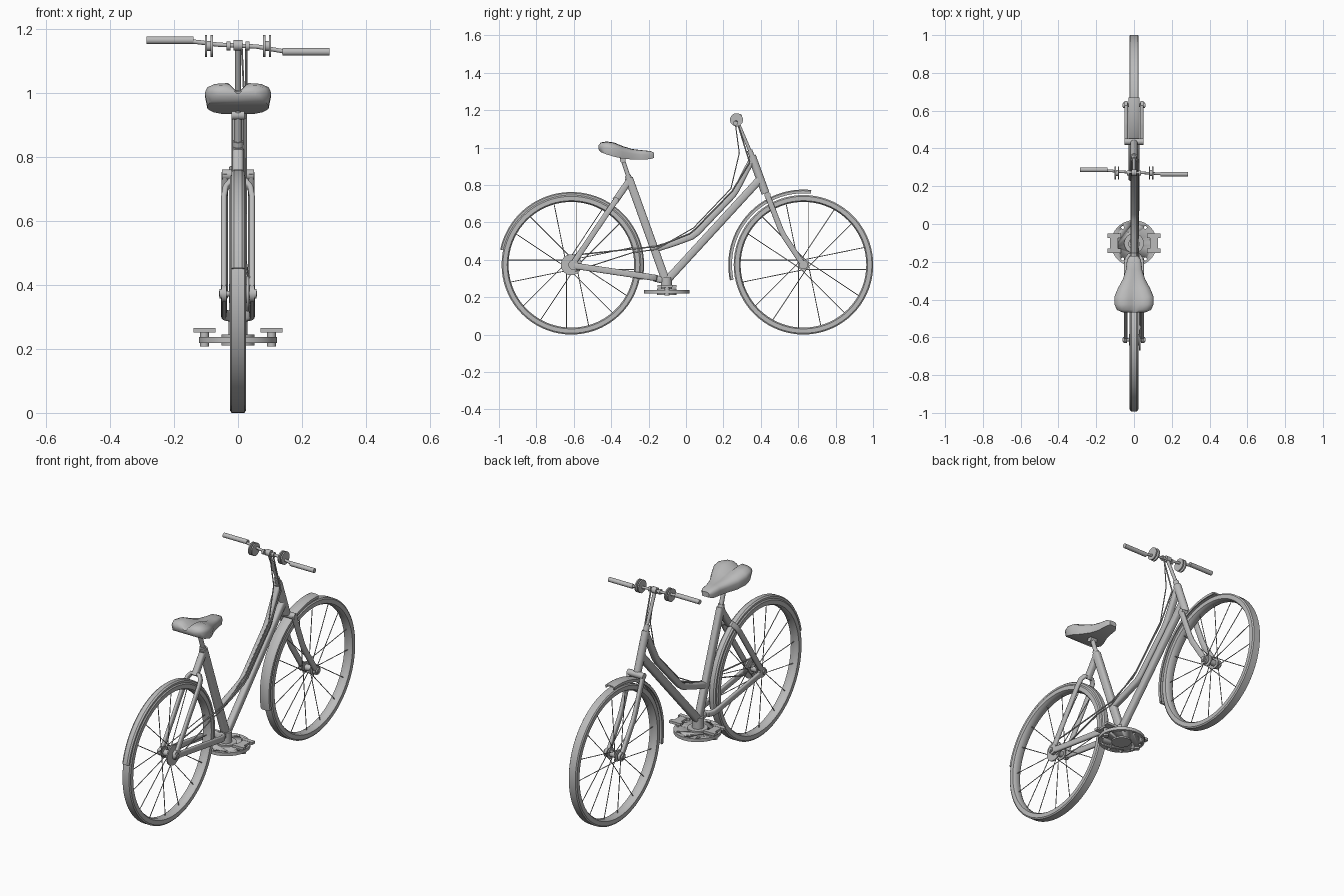
import bpy, bmesh, math
from math import sin, cos, pi, radians
from mathutils import Vector, Matrix

cube = bpy.data.objects.get("Cube")
if cube:
    bpy.data.objects.remove(cube, do_unlink=True)

grey = bpy.data.materials.new("plain_grey")
grey.use_nodes = True
grey.diffuse_color = (0.5, 0.5, 0.5, 1)
grey.node_tree.nodes["Principled BSDF"].inputs["Base Color"].default_value = (0.5, 0.5, 0.5, 1)

X = Vector((1, 0, 0))


def finish(name, bm, angle=35):
    bmesh.ops.recalc_face_normals(bm, faces=bm.faces)
    mesh = bpy.data.meshes.new(name)
    bm.to_mesh(mesh)
    bm.free()
    mesh.materials.append(grey)
    ob = bpy.data.objects.new(name, mesh)
    bpy.context.collection.objects.link(ob)
    bpy.ops.object.select_all(action='DESELECT')
    ob.select_set(True)
    bpy.context.view_layer.objects.active = ob
    bpy.ops.object.shade_smooth_by_angle(angle=radians(angle))
    return ob


def skin(bm, rings, closed=False):
    """Bridge rings of points into a tube, capped unless closed."""
    rows = [[bm.verts.new(p) for p in ring] for ring in rings]
    n = len(rows[0])
    for a, b in zip(rows, rows[1:] + rows[:1] if closed else rows[1:]):
        for i in range(n):
            j = (i + 1) % n
            bm.faces.new((a[i], a[j], b[j], b[i]))
    if not closed:
        bm.faces.new(rows[0])
        bm.faces.new(rows[-1])


def sweep(bm, pts, a, b=None, ref=None, sides=12, boxy=1.0):
    """Sweep an a (along ref) by b section along a path; boxy < 1 squares it."""
    pts = [Vector(p) for p in pts]
    b = b or a
    rings = []
    for i, p in enumerate(pts):
        d0 = (p - pts[i - 1]).normalized() if i else None
        d1 = (pts[i + 1] - p).normalized() if i < len(pts) - 1 else None
        t = ((d0 or d1) + (d1 or d0)).normalized()
        r = ref or (X if abs(t.x) < 0.7 else Vector((0, 0, 1)))
        r = (r - t * r.dot(t)).normalized()
        s = t.cross(r)
        miter = 1 / max(0.6, t.dot(d0 or d1))
        ring = []
        for k in range(sides):
            c, q = cos(2 * pi * (k + .5) / sides), sin(2 * pi * (k + .5) / sides)
            u = math.copysign(abs(c) ** boxy, c) * a
            v = math.copysign(abs(q) ** boxy, q) * b * miter
            ring.append(p + r * u + s * v)
        rings.append(ring)
    skin(bm, rings)


def tube(name, pts, a, b=None, **kw):
    bm = bmesh.new()
    sweep(bm, pts, a, b, **kw)
    return finish(name, bm)


def box(bm, centre, size):
    bmesh.ops.create_cube(bm, size=1, matrix=Matrix.Translation(centre) @ Matrix.Diagonal((*size, 1)))


def revolve(name, profile, cy, cz, start=0, end=360, steps=72):
    """Turn an (x, radius) profile about a wheel axle."""
    full = end - start == 360
    rings = []
    for i in range(steps if full else steps + 1):
        t = radians(start + (end - start) * i / steps)
        rings.append([(x, cy + r * cos(t), cz + r * sin(t)) for x, r in profile])
    bm = bmesh.new()
    skin(bm, rings, closed=full)
    return finish(name, bm)


# Wheels, hubs and spokes
AXLE_Z = 0.373
wheels = {"rear": -0.613, "front": 0.628}
tyre = [(-.025, .343), (-.025, .366), (-.02, .373), (.02, .373), (.025, .366), (.025, .343), (.014, .336), (-.014, .336)]
for end, cy in wheels.items():
    revolve(end + "_tyre", tyre, cy, AXLE_Z)
    bm = bmesh.new()
    for k in range(16):
        t = 2 * pi * (k // 2) / 8 + (0.2 if k % 2 else 0)
        lean = 1 if k % 2 else -1
        side = 0.022 if (k // 2) % 2 else -0.022
        out, tan = Vector((0, cos(t), sin(t))), Vector((0, -sin(t), cos(t))) * 0.026 * lean
        hub = Vector((side, cy, AXLE_Z)) + tan
        sweep(bm, [hub, Vector((0, cy, AXLE_Z)) + tan + out * 0.34], 0.0022, sides=6)
    finish(end + "_spokes", bm)
    bm = bmesh.new()
    for x0, x1, r in ((-.06, .06, .009), (-.025, .025, .017), (-.026, -.02, .03), (.02, .026, .03),
                      (-.058, -.05, .015), (.05, .058, .015)):
        sweep(bm, [(x0, cy, AXLE_Z), (x1, cy, AXLE_Z)], r, sides=20)
    finish(end + "_hub", bm)
tube("rear_sprocket", [(.027, -.613, AXLE_Z), (.034, -.613, AXLE_Z)], 0.056, sides=32)


# Mudguards
def guard(w, r):
    return [(-w, r - .02), (-w, r - .006), (-w * .6, r), (w * .6, r), (w, r - .006), (w, r - .02),
            (w * .8, r - .02), (w * .6, r - .008), (-w * .6, r - .008), (-w * .8, r - .02)]


revolve("rear_mudguard", guard(.02, .389), wheels["rear"], AXLE_Z, -12, 168, 48)
revolve("front_mudguard", guard(.028, .402), wheels["front"], AXLE_Z, 84, 192, 32)

# Main frame
BOXY = dict(boxy=0.6, sides=16)
tube("seat_tube", [(0, -.305, .835), (0, -.105, .28)], .018, .022, **BOXY)
tube("down_tube", [(0, -.115, .275), (0, .395, .83)], .018, .021, **BOXY)
tube("upper_tube", [(0, -.17, .455), (0, -.06, .49), (0, .03, .523), (0, .06, .545), (0, .25, .745),
                    (0, .27, .775), (0, .355, .94)], .017, .017, **BOXY)
tube("head_tube", [(0, .352, .955), (0, .425, .755)], .02, .022, sides=20)
tube("bottom_bracket", [(0, -.105, .245), (0, -.105, .305)], .03, sides=20)
tube("stay_neck", [(0, -.378, .715), (0, -.305, .82)], .017, .018, **BOXY)

# Rear stays and dropouts, joined by bridges
for name, s in (("left", 1), ("right", -1)):
    seat_dir, chain_dir = Vector((0, .23, .335)), Vector((0, .44, -.068))
    tube(name + "_seat_stay", [(0, -.372, .722), (s * .024, -.372, .722), (s * .039, -.384, .704),
                               (s * .044, -.405, .674), (s * .044, -.6, .385)],
         .015, .009, ref=X.cross(seat_dir).normalized(), **BOXY)
    tube(name + "_chain_stay", [(0, -.16, .302), (s * .026, -.165, .303), (s * .04, -.185, .306),
                                (s * .044, -.21, .31), (s * .044, -.6, .368)],
         .017, .009, ref=X.cross(chain_dir).normalized(), **BOXY)
    tube(name + "_dropout", [(s * .036, -.602, AXLE_Z), (s * .052, -.602, AXLE_Z)], .027, sides=24)
    # Fork blades
    tube(name + "_fork_blade", [(s * .041, .432, .752), (s * .041, .505, .565), (s * .041, .525, .525),
                                (s * .041, .632, .365)], .01, .015, **BOXY)
    tube(name + "_fork_end", [(s * .034, .628, AXLE_Z), (s * .05, .628, AXLE_Z)], .024, sides=24)
tube("chain_stay_neck", [(0, -.17, .302), (0, -.105, .285)], .018, .018, **BOXY)
tube("fork_crown", [(-.05, .436, .745), (.05, .436, .745)], .017, sides=16)

# Steering stem and handlebar
tube("stem", [(0, .268, 1.155), (0, .36, .94)], .009, sides=16)
tube("stem_collar", [(0, .34, .985), (0, .356, .945)], .015, sides=16)
tube("stem_clamp", [(-.014, .272, 1.15), (.014, .272, 1.15)], .017, sides=16)
tube("handlebar", [(-.15, .284, 1.163), (-.06, .276, 1.152), (.06, .27, 1.146), (.15, .265, 1.13)], .007, sides=12)
for name, s, y, z in (("left", 1, .264, 1.13), ("right", -1, .287, 1.166)):
    tube(name + "_grip", [(s * .14, y, z), (s * .287, y, z)], .0125, sides=20)
    bm = bmesh.new()
    for x, w, r in ((.082, .007, .035), (.1, .007, .035), (.091, .016, .016), (.03, .012, .014)):
        sweep(bm, [(s * (x - w / 2), .27, 1.148), (s * (x + w / 2), .27, 1.148)], r, sides=24)
    finish(name + "_lever_rings", bm)

# Cables along the frame
tube("brake_cable", [(.026, .272, 1.14), (.025, .34, .92), (.025, .245, .765), (.024, .05, .565),
                     (.024, .02, .54), (.024, -.15, .472), (.03, -.5, .435), (.034, -.6, .425)], .004, sides=8)
tube("gear_cable", [(.012, .262, 1.14), (.02, .285, .97), (.021, .24, .78), (.02, .04, .57),
                    (.021, -.16, .455), (.03, -.28, .44), (.034, -.59, .34)], .003, sides=8)

# Seat post and saddle
tube("seat_post", [(0, -.345, .955), (0, -.3, .82)], .012, sides=16)
tube("seat_collar", [(0, -.311, .85), (0, -.3, .815)], .017, sides=16)
tube("saddle_clamp", [(-.02, -.338, .932), (.02, -.338, .932)], .015, sides=16)
stations = [(-.468, .06, 1.012, .99, .012), (-.455, .09, 1.027, .975, .02), (-.425, .104, 1.032, .963, .022),
            (-.385, .104, 1.027, .951, .018), (-.34, .085, 1.008, .941, .01), (-.29, .058, .992, .936, .004),
            (-.24, .043, .986, .935, 0), (-.19, .037, .981, .938, 0), (-.17, .022, .972, .945, 0)]
rings = []
for y, w, top, low, dip in stations:
    h = top - low
    half = [(.08, top - dip), (.3, top), (.7, top - h * .04), (.93, top - h * .2), (1, top - h * .45), (.92, low)]
    rings.append([(u * w, y, z) for u, z in half] + [(-u * w, y, z) for u, z in reversed(half)])
bm = bmesh.new()
skin(bm, rings)
finish("saddle", bm, 50)

# Chainwheel lying flat, with a ring of holes
CY = -.102
disc = tube("chainwheel", [(0, CY, .219), (0, CY, .237)], .122, sides=48)
bm = bmesh.new()
for k in range(10):
    t = 2 * pi * (k + .5) / 10
    px, py = .103 * cos(t), CY + .103 * sin(t)
    sweep(bm, [(px, py, .2), (px, py, .26)], .008, sides=12)
cutter = finish("hole_cutter", bm)
cutter.hide_render = True
mod = disc.modifiers.new("holes", 'BOOLEAN')
mod.operation, mod.object, mod.solver = 'DIFFERENCE', cutter, 'EXACT'
bpy.context.view_layer.objects.active = disc
bpy.ops.object.modifier_apply(modifier=mod.name)
bpy.data.objects.remove(cutter, do_unlink=True)
tube("chainwheel_hub", [(0, CY, .211), (0, CY, .246)], .052, sides=32)

# Pedals on short spindles
for name, s in (("left", 1), ("right", -1)):
    tube(name + "_pedal_spindle", [(s * .105, CY, .208), (s * .105, CY, .256)], .014, sides=16)
    bm = bmesh.new()
    box(bm, (s * .105, CY, .258), (.042, .08, .012))
    for e in (-1, 1):
        box(bm, (s * .105, CY + e * .039, .258), (.07, .024, .014))
    finish(name + "_pedal", bm)
